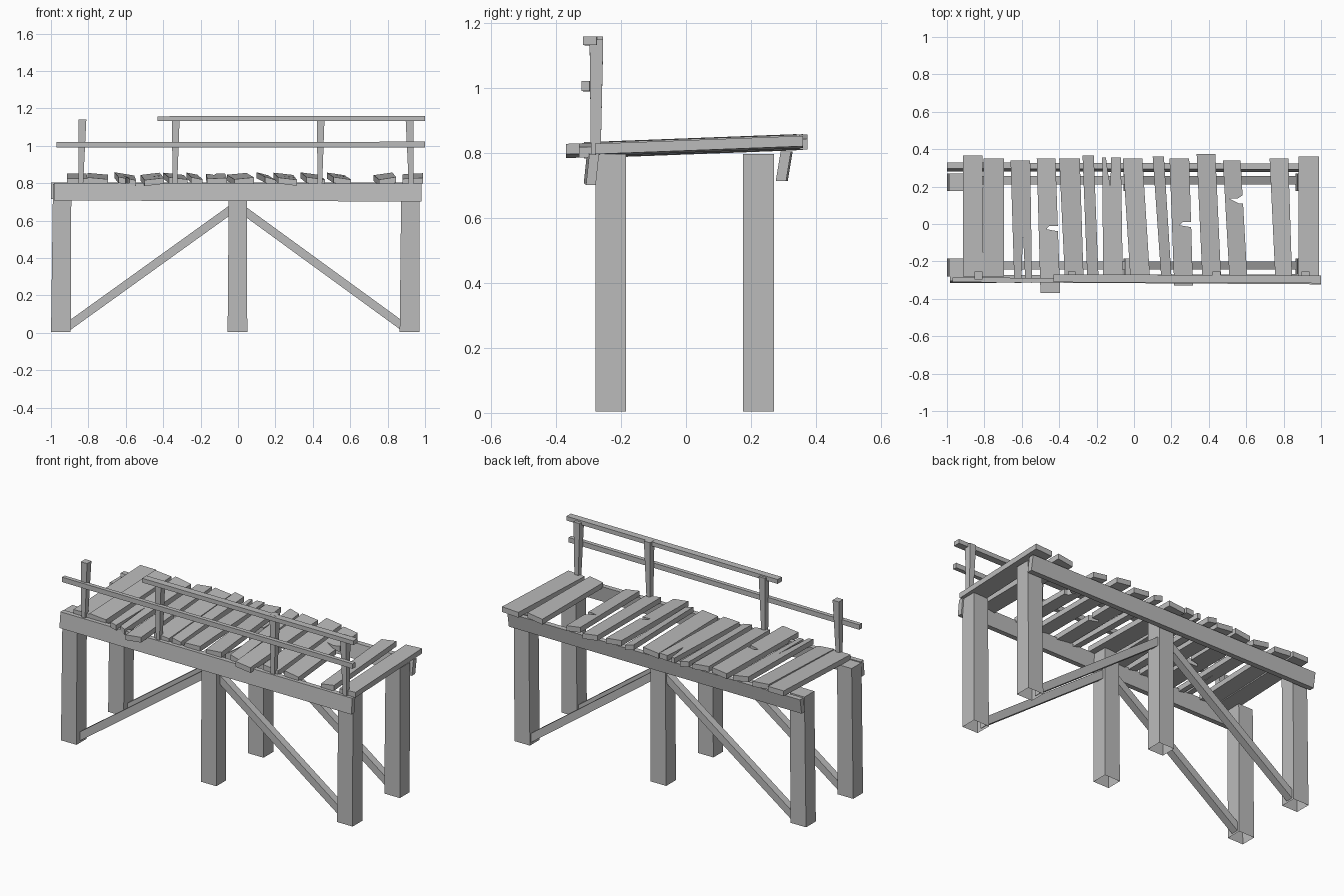
import bpy
import bmesh
from mathutils import Vector

cube = bpy.data.objects.get("Cube")
if cube:
    bpy.data.objects.remove(cube)

grey = bpy.data.materials.new("weathered grey wood")
grey.use_nodes = True
grey.diffuse_color = (0.5, 0.5, 0.5, 1)
grey.node_tree.nodes["Principled BSDF"].inputs["Base Color"].default_value = (0.5, 0.5, 0.5, 1)


def finish(name, bm):
    bmesh.ops.recalc_face_normals(bm, faces=bm.faces)
    mesh = bpy.data.meshes.new(name)
    bm.to_mesh(mesh)
    bm.free()
    mesh.materials.append(grey)
    obj = bpy.data.objects.new(name, mesh)
    bpy.context.collection.objects.link(obj)


def loft(name, ring_a, ring_b, open_start=False):
    """Solid between two matching rings of points."""
    bm = bmesh.new()
    a = [bm.verts.new(p) for p in ring_a]
    b = [bm.verts.new(p) for p in ring_b]
    for i in range(len(a)):
        j = (i + 1) % len(a)
        bm.faces.new((a[i], a[j], b[j], b[i]))
    bm.faces.new(b)
    caps = [bm.faces.new(a[::-1])]
    bmesh.ops.recalc_face_normals(bm, faces=bm.faces)
    if open_start:
        bmesh.ops.delete(bm, geom=caps, context='FACES_ONLY')
    finish(name, bm)


CORNERS = ((-0.5, -0.5), (0.5, -0.5), (0.5, 0.5), (-0.5, 0.5))


def upright(name, foot, top, foot_size, top_size, open_foot=False):
    rings = [[Vector(c) + Vector((u * s[0], v * s[1], 0)) for u, v in CORNERS]
             for c, s in ((foot, foot_size), (top, top_size))]
    loft(name, *rings, open_start=open_foot)


def bar(name, start, end, depth, height, lean=0.0):
    """Bar running along x, with ends cut vertically."""
    rings = [[Vector(c) + Vector((0, u * depth + v * lean, v * height)) for u, v in CORNERS]
             for c in (start, end)]
    loft(name, *rings)


def plank(name, front, back, edge=(), roll=0.0, base=0.805, slope=0.038, thick=0.032):
    """front and back are (x0, x1, y); edge holds (across, along) cuts."""
    def place(u, v):
        x0, x1 = (front[k] + (back[k] - front[k]) * v for k in (0, 1))
        y = front[2] + (back[2] - front[2]) * v
        return Vector((x0 + (x1 - x0) * u, y, base + slope * y + roll * (u - 0.5)))
    outline = [(0, 0), (1, 0), (1, 1), (0, 1)]
    spot = {"right": 2, "back": 3, "front": 1}
    if edge:
        side, cuts = edge
        outline[spot[side]:spot[side]] = cuts
    lower = [place(u, v) for u, v in outline]
    loft(name, lower, [p + Vector((0, 0, thick)) for p in lower])


# Legs and diagonal braces, in a front and a back frame
for side, y, by in (("front", -0.232, -0.222), ("back", 0.223, 0.235)):
    for label, x, tx in (("right", -0.947, -0.94), ("middle", -0.003, 0.0), ("left", 0.917, 0.922)):
        upright(f"{side}_{label}_leg", (x, y, 0.005), (tx, y, 0.797),
                (0.105, 0.095), (0.098, 0.095), open_foot=True)
    bar(f"{side}_right_brace", (-0.9, by, 0.04), (-0.03, by, 0.665), 0.045, 0.055)
    bar(f"{side}_left_brace", (0.03, by, 0.655), (0.875, by, 0.04), 0.045, 0.055)

# Long beams under the deck
bar("front_beam", (-0.985, -0.295, 0.755), (0.98, -0.288, 0.75), 0.03, 0.095, lean=0.01)
bar("back_beam", (-1.0, 0.305, 0.76), (0.98, 0.3, 0.76), 0.032, 0.09, lean=0.015)

# Deck planks, with broken notches and splits
notch = ("right", [(1, 0.46), (0.4, 0.475), (0.55, 0.5), (1, 0.5)])
notch_far = ("right", [(1, 0.63), (0.75, 0.63), (0.25, 0.67), (0.7, 0.67), (1, 0.7)])
split_front = ("front", [(0.4, 0), (0.55, 0.42), (0.62, 0.02)])
split_back = ("back", [(0.48, 1), (0.42, 0.76), (0.3, 0.87), (0.2, 1)])
deck = [
    ((-0.915, -0.805, -0.28), (-0.915, -0.81, 0.365), (), 0.0),
    ((-0.805, -0.695, -0.28), (-0.805, -0.695, 0.35), (), -0.01),
    ((-0.64, -0.545, -0.315), (-0.66, -0.555, 0.34), split_front, -0.018),
    ((-0.5, -0.395, -0.37), (-0.52, -0.42, 0.35), notch, 0.012),
    ((-0.37, -0.27, -0.28), (-0.4, -0.29, 0.35), (), -0.012),
    ((-0.25, -0.19, -0.28), (-0.275, -0.215, 0.365), (), -0.012),
    ((-0.165, -0.06, -0.28), (-0.17, -0.07, 0.355), split_back, 0.005),
    ((-0.02, 0.085, -0.28), (-0.06, 0.045, 0.35), (), 0.01),
    ((0.145, 0.2, -0.28), (0.1, 0.16, 0.36), (), -0.016),
    ((0.215, 0.315, -0.33), (0.19, 0.295, 0.35), notch, -0.012),
    ((0.365, 0.465, -0.28), (0.335, 0.435, 0.375), (), -0.014),
    ((0.51, 0.605, -0.28), (0.475, 0.57, 0.34), notch_far, -0.014),
    ((0.755, 0.845, -0.28), (0.725, 0.825, 0.35), (), 0.014),
    ((0.88, 0.99, -0.28), (0.88, 0.99, 0.36), (), 0.006),
]
for i, (front, back, edge, roll) in enumerate(deck):
    plank(f"deck_plank_{i + 1}", front, back, edge, roll)

# Railing posts, wider at the top
for i, (x, tx, z) in enumerate(((-0.84, -0.832, 1.14), (-0.337, -0.333, 1.15),
                                (0.438, 0.442, 1.16), (0.925, 0.917, 1.15))):
    upright(f"railing_post_{i + 1}", (x, -0.278, 0.79), (tx, -0.276, z),
            (0.024, 0.03), (0.042, 0.042))

# Railing bars
bar("lower_rail", (-0.97, -0.298, 1.005), (1.0, -0.31, 1.007), 0.025, 0.03)
bar("upper_rail", (-0.43, -0.29, 1.145), (1.0, -0.296, 1.147), 0.042, 0.026)
